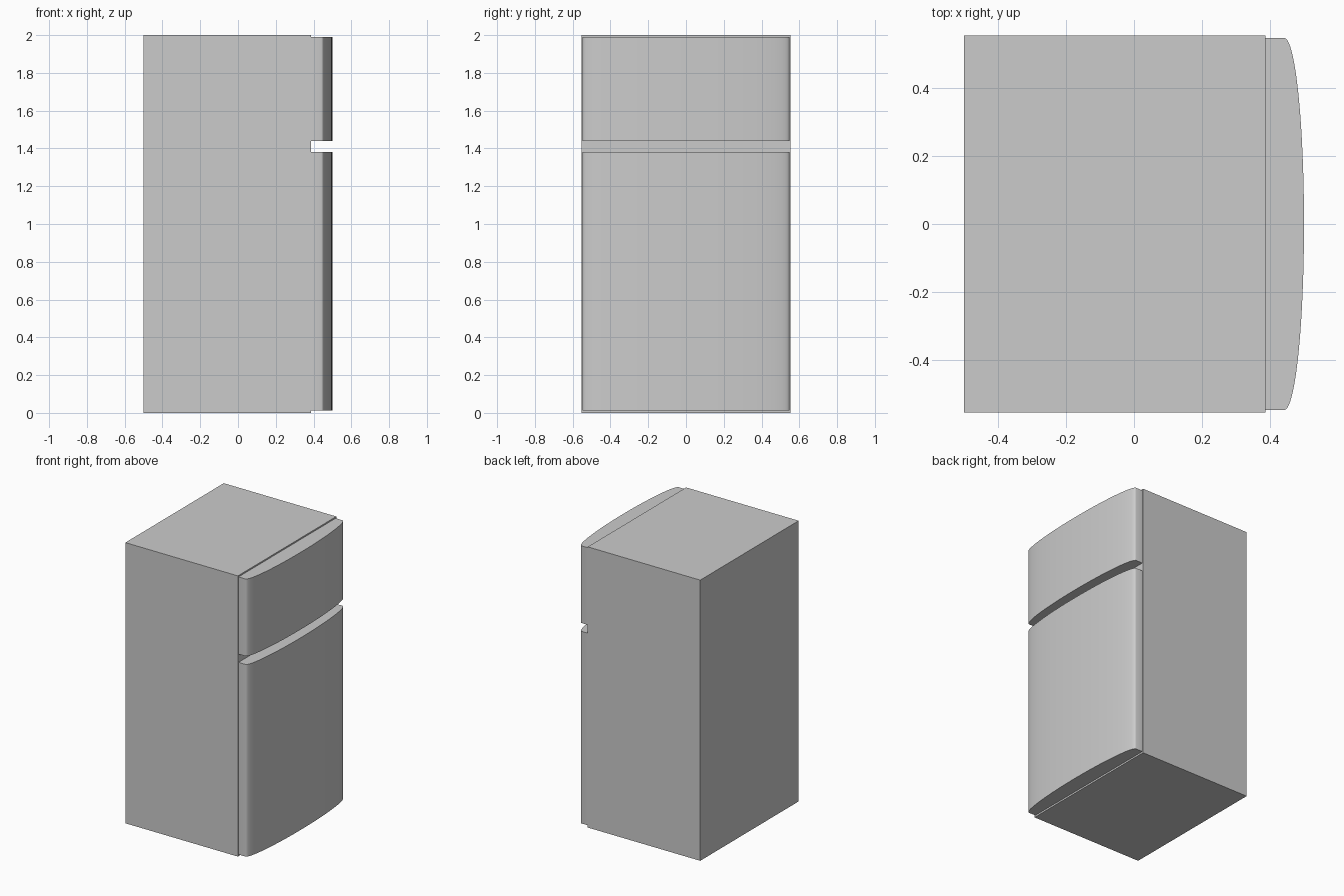
import bpy, bmesh, math

if "Cube" in bpy.data.objects:
    bpy.data.objects.remove(bpy.data.objects["Cube"])


def prism(name, profile, z0, z1, smooth=False):
    """Extrude a closed xy profile from z0 to z1."""
    bm = bmesh.new()
    base = bm.faces.new([bm.verts.new((x, y, z0)) for x, y in profile])
    ext = bmesh.ops.extrude_face_region(bm, geom=[base])
    top = [v for v in ext["geom"] if isinstance(v, bmesh.types.BMVert)]
    bmesh.ops.translate(bm, verts=top, vec=(0, 0, z1 - z0))
    bmesh.ops.recalc_face_normals(bm, faces=bm.faces)
    mesh = bpy.data.meshes.new(name)
    bm.to_mesh(mesh)
    bm.free()
    obj = bpy.data.objects.new(name, mesh)
    bpy.context.collection.objects.link(obj)
    if smooth:
        bpy.ops.object.select_all(action="DESELECT")
        obj.select_set(True)
        bpy.context.view_layer.objects.active = obj
        bpy.ops.object.shade_smooth_by_angle(angle=math.radians(30))
    return obj


BACK, FRONT, HALF_W = -0.5, 0.387, 0.554
DOOR_HALF_W, DOOR_EDGE, BULGE = 0.547, 0.442, 0.058
SEGMENTS = 40

# Cabinet body
prism("cabinet", [(BACK, -HALF_W), (FRONT, -HALF_W), (FRONT, HALF_W), (BACK, HALF_W)], 0, 2)

# Door profile: flat sides, elliptical bowed front
door = [(FRONT, -DOOR_HALF_W)]
for i in range(SEGMENTS + 1):
    a = math.pi * (i / SEGMENTS - 0.5)
    door.append((DOOR_EDGE + BULGE * math.cos(a), DOOR_HALF_W * math.sin(a)))
door.append((FRONT, DOOR_HALF_W))

# Lower and upper doors with the gap between them
prism("fridge_door", door, 0.012, 1.381, smooth=True)
prism("freezer_door", door, 1.44, 1.99, smooth=True)
